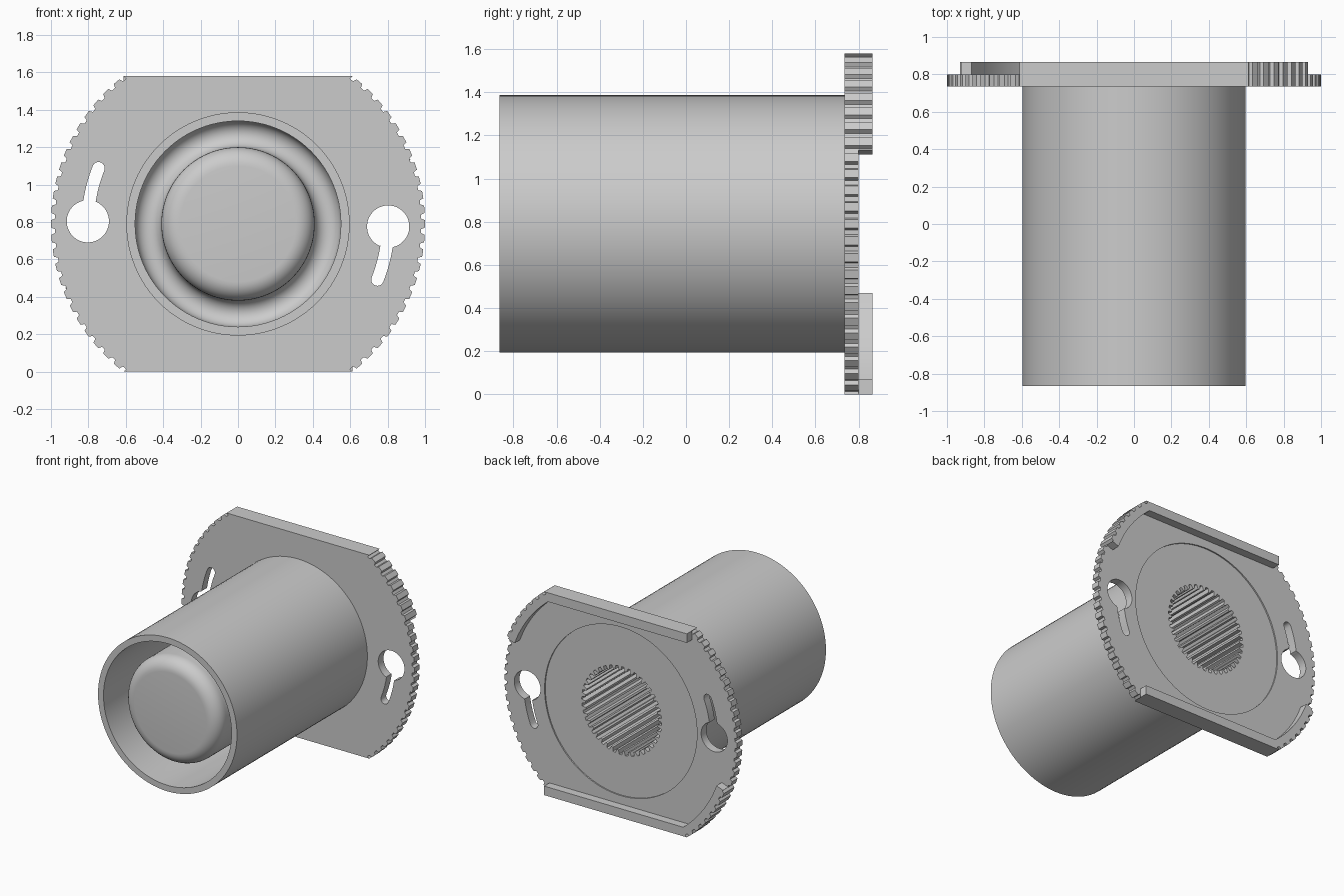
import bpy, bmesh, math
from math import sin, cos, pi, radians

if "Cube" in bpy.data.objects:
    bpy.data.objects.remove(bpy.data.objects["Cube"])

CZ = 0.79                      # height of the main axis
grey = bpy.data.materials.new("plain grey")
grey.diffuse_color = (0.6, 0.6, 0.6, 1)
grey.use_nodes = True
grey.node_tree.nodes["Principled BSDF"].inputs["Base Color"].default_value = grey.diffuse_color


def finish(ob, angle=35):
    """Merge, fix normals, colour and smooth one part."""
    bm = bmesh.new()
    bm.from_mesh(ob.data)
    bmesh.ops.remove_doubles(bm, verts=bm.verts, dist=1e-5)
    bmesh.ops.recalc_face_normals(bm, faces=bm.faces)
    bm.to_mesh(ob.data)
    bm.free()
    ob.data.materials.clear()
    ob.data.materials.append(grey)
    bpy.ops.object.select_all(action='DESELECT')
    ob.select_set(True)
    bpy.context.view_layer.objects.active = ob
    bpy.ops.object.shade_smooth_by_angle(angle=radians(angle))


def slab(name, loops, y0, y1):
    """Extrude flat outlines (the first is the border, the rest holes) along y."""
    cu = bpy.data.curves.new(name, 'CURVE')
    cu.dimensions = '2D'
    cu.fill_mode = 'BOTH'
    cu.extrude = (y1 - y0) / 2
    for pts in loops:
        sp = cu.splines.new('POLY')
        sp.points.add(len(pts) - 1)
        for p, (x, z) in zip(sp.points, pts):
            p.co = (x, z, 0, 1)
        sp.use_cyclic_u = True
    ob = bpy.data.objects.new(name, cu)
    bpy.context.collection.objects.link(ob)
    ob.location = (0, (y0 + y1) / 2, CZ)
    ob.rotation_euler = (pi / 2, 0, 0)
    bpy.ops.object.select_all(action='DESELECT')
    ob.select_set(True)
    bpy.context.view_layer.objects.active = ob
    bpy.ops.object.convert(target='MESH')
    ob = bpy.context.view_layer.objects.active
    ob.name = name
    finish(ob)
    return ob


def lathe(name, profile, steps=96):
    """Spin (radius, y) points about the main axis."""
    me = bpy.data.meshes.new(name)
    bm = bmesh.new()
    vs = [bm.verts.new((r, y, 0)) for r, y in profile]
    es = [bm.edges.new(e) for e in zip(vs, vs[1:])]
    bmesh.ops.spin(bm, geom=vs + es, cent=(0, 0, 0), axis=(0, 1, 0),
                   angle=2 * pi, steps=steps, use_duplicate=False)
    bm.to_mesh(me)
    bm.free()
    ob = bpy.data.objects.new(name, me)
    bpy.context.collection.objects.link(ob)
    ob.location.z = CZ
    finish(ob)
    return ob


def polar(r, deg):
    return (r * cos(radians(deg)), r * sin(radians(deg)))


def ring(r, n=96):
    return [polar(r, 360 * i / n) for i in range(n)]


def turn(pts):
    return [(-x, -z) for x, z in pts]


# Outer toothed edge
PITCH, FLAT = 4.5, 0.79
CORNER = math.sqrt(1 - FLAT * FLAT)


def toothed_arc(lo, hi):
    pts = []
    for i in range(-13, 14):
        for f, r in ((-.25, 1.0), (.25, 1.0), (.36, .98), (.64, .98)):
            a = (i + f) * PITCH
            p = polar(r, a)
            if lo < a < hi and abs(p[1]) < FLAT - 0.004:
                pts.append(p)
    return pts


def keyhole():
    """Round opening with a curved slot trailing downward."""
    base, rad, half, path = -1.0, 0.113, 0.033, 0.803
    cx, cz = polar(path, base)
    a_end = -21.8
    a_in = base - math.degrees(0.108 / path)
    # slot sides, with a rounded end
    inner = [polar(path - half, a_in + (a_end - a_in) * t / 8) for t in range(9)]
    outer = [polar(path + half, a_end + (a_in - a_end) * t / 8) for t in range(9)]
    ex, ez = polar(path, a_end)
    tip = [(ex + half * cos(radians(a_end + 180 + 180 * t / 8)),
            ez + half * sin(radians(a_end + 180 + 180 * t / 8))) for t in range(1, 8)]
    s = math.degrees(math.asin(half / rad)) + 2
    mouth = 270 + base - 4
    arc = [(cx + rad * cos(radians(mouth + s + (360 - 2 * s) * t / 36)),
            cz + rad * sin(radians(mouth + s + (360 - 2 * s) * t / 36))) for t in range(37)]
    return inner + tip + outer + arc


# Flange plate with toothed sides, flat top and bottom, and two keyholes
side = [(CORNER, -FLAT)] + toothed_arc(-60, 60) + [(CORNER, FLAT)]
slab("flange_plate", [side + turn(side), ring(0.655), keyhole(), turn(keyhole())],
     0.735, 0.80)

# Raised back rims: a straight bar running into a toothed arc
R_IN, BAR = 0.925, 0.72
a_bar, a_tip = math.degrees(math.asin(BAR / R_IN)), 20.3
rim = [polar(0.985, a_tip)] + toothed_arc(a_tip + 0.3, 60)
rim += [(CORNER, FLAT), (-CORNER, FLAT), (-CORNER, BAR)]
rim += [polar(R_IN, a_bar + (a_tip - a_bar) * t / 12) for t in range(13)]
slab("upper_rim", [rim], 0.80, 0.865)
slab("lower_rim", [turn(rim)], 0.80, 0.865)

# Splined bore with a slightly sunken hub face around it
spline = []
for i in range(40):
    for f, r in ((0, .343), (.4, .343), (.55, .312), (.85, .312)):
        spline.append(polar(r, (i + f) * 9))
slab("hub_face", [ring(0.655), spline], 0.735, 0.79)
slab("splined_bore", [ring(0.39), spline], -0.72, 0.735)
slab("bore_end", [ring(0.37)], -0.75, -0.72)

# Tube wall, rounded channel and domed inner core in one turned profile
profile = [(0.597, 0.735), (0.597, -0.865), (0.55, -0.865)]
profile += [(0.48 + 0.07 * cos(pi * t / 12), 0.60 + 0.07 * sin(pi * t / 12)) for t in range(13)]
profile += [(0.31 + 0.10 * cos(pi / 2 * t / 8), -0.73 - 0.10 * sin(pi / 2 * t / 8)) for t in range(9)]
profile += [(0, -0.83)]
lathe("tube_and_core", profile)
